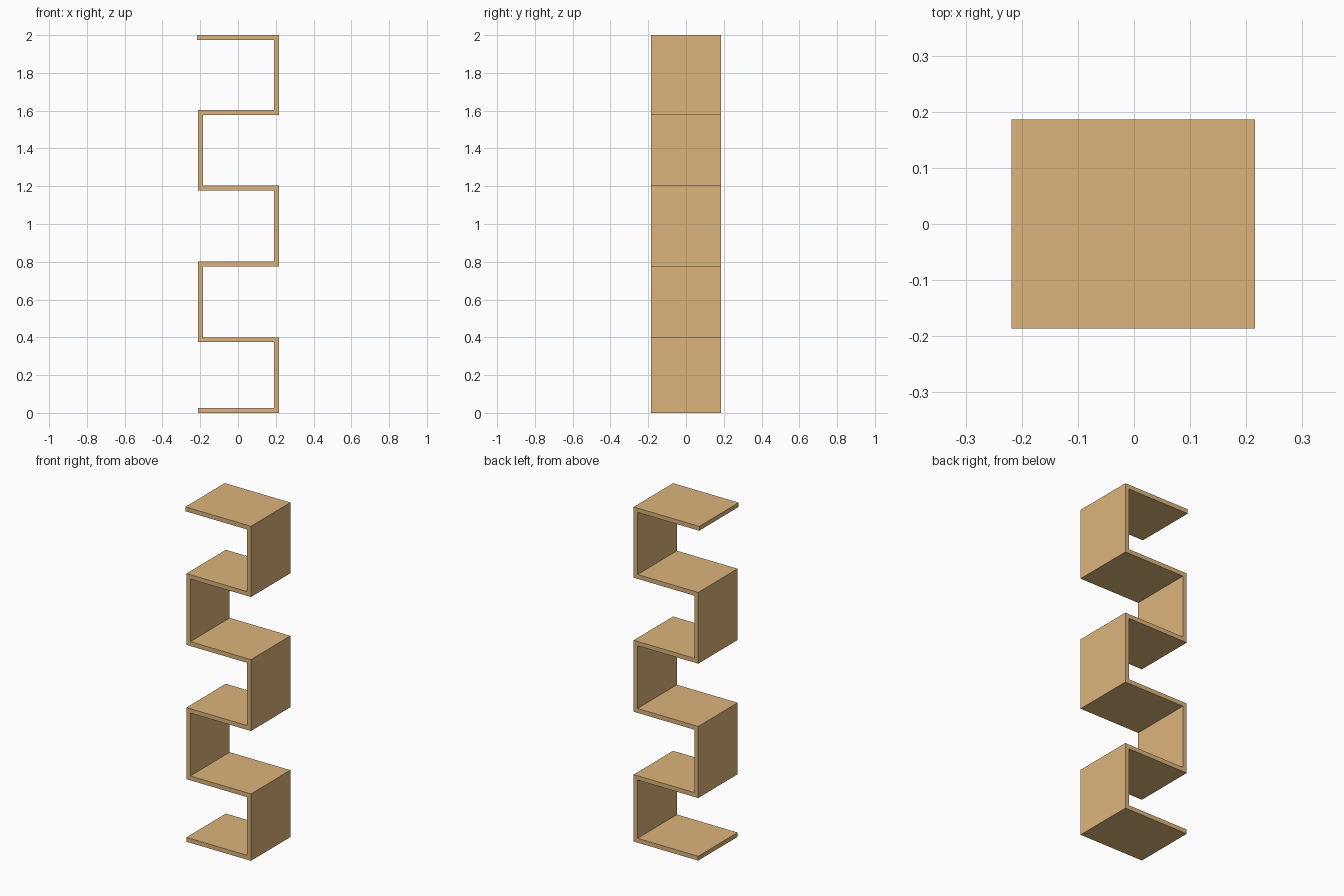
import bpy, bmesh
from mathutils import Vector

if "Cube" in bpy.data.objects:
    bpy.data.objects.remove(bpy.data.objects["Cube"])

HALF_T = 0.013              # half the board thickness
HALF_D = 0.186              # half the shelf depth
RIGHT, LEFT = 0.203, -0.198  # centre lines of the uprights
LEVELS = [0.013, 0.387, 0.789, 1.19, 1.59, 1.987]

# Zigzag centre line in the x-z plane, from the bottom shelf to the top shelf
path = [Vector((-0.211, LEVELS[0]))]
for i in range(len(LEVELS) - 1):
    x = RIGHT if i % 2 == 0 else LEFT
    path += [Vector((x, LEVELS[i])), Vector((x, LEVELS[i + 1]))]
path.append(Vector((-0.218, LEVELS[-1])))


def normal(a, b):
    d = (b - a).normalized()
    return Vector((-d.y, d.x))


normals = [normal(a, b) for a, b in zip(path, path[1:])]

# Mitred board: one rectangular cross-section at each path point
bm = bmesh.new()
rings = []
for i, p in enumerate(path):
    if 0 < i < len(path) - 1:
        off = normals[i - 1] + normals[i]
    else:
        off = normals[0 if i == 0 else -1]
    corners = [(1, -1), (1, 1), (-1, 1), (-1, -1)]
    ring = []
    for s, y in corners:
        q = p + off * HALF_T * s
        ring.append(bm.verts.new((q.x, y * HALF_D, q.y)))
    rings.append(ring)
for a, b in zip(rings, rings[1:]):
    for k in range(4):
        m = (k + 1) % 4
        bm.faces.new((a[k], a[m], b[m], b[k]))
bm.faces.new(rings[0])
bm.faces.new(rings[-1])
bmesh.ops.recalc_face_normals(bm, faces=bm.faces)

mesh = bpy.data.meshes.new("zigzag_shelf")
bm.to_mesh(mesh)
bm.free()
shelf = bpy.data.objects.new("zigzag_shelf", mesh)
bpy.context.collection.objects.link(shelf)

# Light wood
wood = bpy.data.materials.new("light_wood")
wood.diffuse_color = (0.72, 0.46, 0.2, 1)
wood.use_nodes = True
wood.node_tree.nodes["Principled BSDF"].inputs["Base Color"].default_value = wood.diffuse_color
mesh.materials.append(wood)
